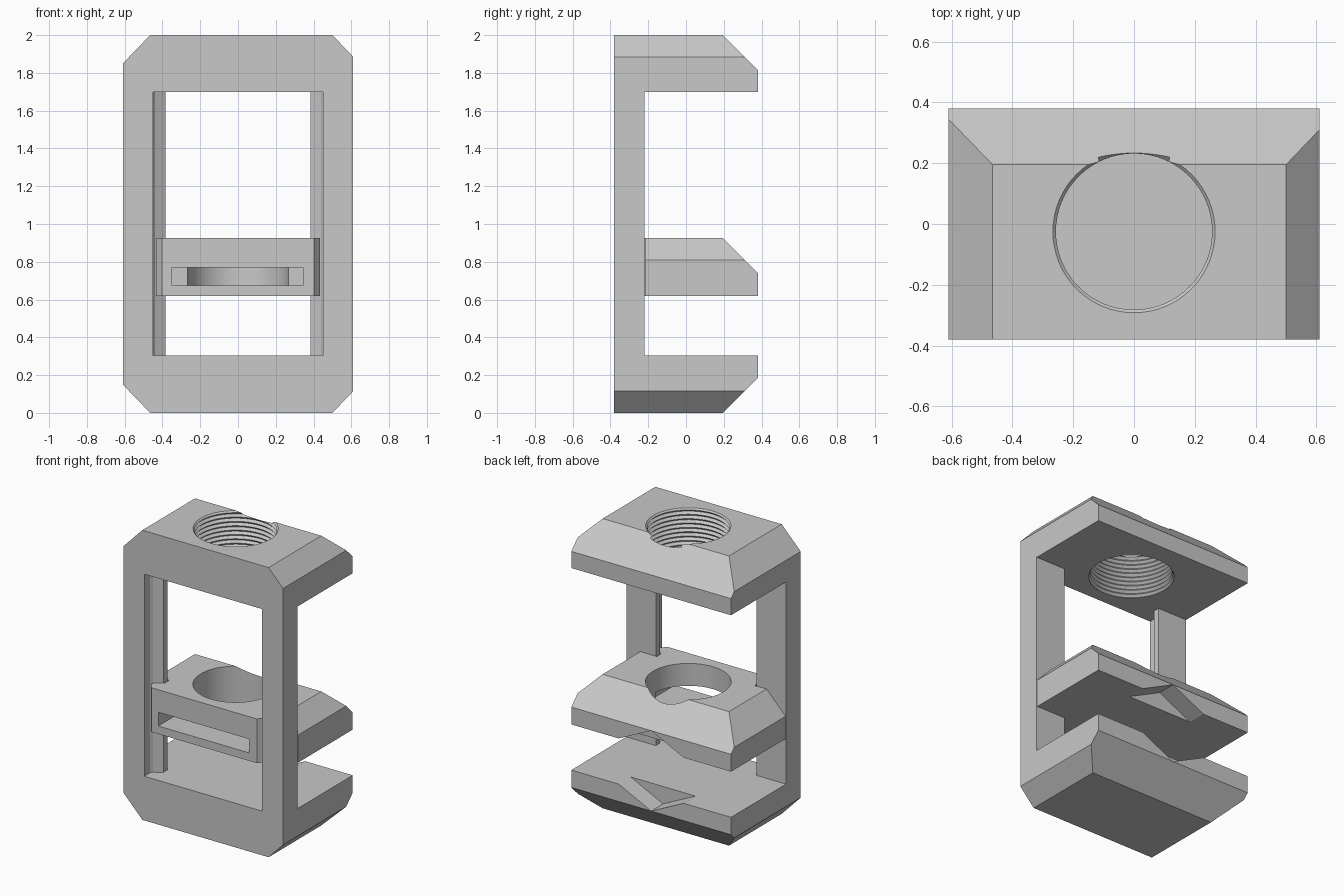
import bpy, bmesh, math
from mathutils import Vector

if "Cube" in bpy.data.objects:
    bpy.data.objects.remove(bpy.data.objects["Cube"], do_unlink=True)

grey = bpy.data.materials.new("plain grey")
grey.use_nodes = True
COLOR = (0.58, 0.58, 0.58, 1)
grey.diffuse_color = COLOR
grey.node_tree.nodes["Principled BSDF"].inputs["Base Color"].default_value = COLOR


def finish(bm, name):
    bmesh.ops.recalc_face_normals(bm, faces=bm.faces[:])
    mesh = bpy.data.meshes.new(name)
    bm.to_mesh(mesh)
    bm.free()
    mesh.materials.append(grey)
    obj = bpy.data.objects.new(name, mesh)
    bpy.context.collection.objects.link(obj)
    return obj


def prism(name, outline, axis, low, high, planes=()):
    """Extrude an outline along y or z, then trim it with (point, normal) planes."""
    bm = bmesh.new()
    place = (lambda a, b: (a, low, b)) if axis == "y" else (lambda a, b: (a, b, low))
    shift = (0, high - low, 0) if axis == "y" else (0, 0, high - low)
    face = bm.faces.new([bm.verts.new(place(a, b)) for a, b in outline])
    new = bmesh.ops.extrude_face_region(bm, geom=[face])["geom"]
    bmesh.ops.translate(bm, vec=shift, verts=[v for v in new if isinstance(v, bmesh.types.BMVert)])
    for point, normal in planes:
        geom = bm.verts[:] + bm.edges[:] + bm.faces[:]
        cut = bmesh.ops.bisect_plane(bm, geom=geom, plane_co=point, plane_no=normal, clear_outer=True)
        edges = [e for e in cut["geom_cut"] if isinstance(e, bmesh.types.BMEdge)]
        bmesh.ops.edgeloop_fill(bm, edges=edges)
    return finish(bm, name)


def lathe(name, profile, y, sides=64):
    """Closed solid of revolution about a vertical axis, profile from bottom to top."""
    bm = bmesh.new()
    rings = []
    for r, z in profile:
        turn = [2 * math.pi * i / sides for i in range(sides)]
        rings.append([bm.verts.new((r * math.cos(t), y + r * math.sin(t), z)) for t in turn])
    for lower, upper in zip(rings, rings[1:]):
        for i in range(sides):
            j = (i + 1) % sides
            bm.faces.new((lower[i], lower[j], upper[j], upper[i]))
    bm.faces.new(rings[0])
    bm.faces.new(rings[-1])
    return finish(bm, name)


def combine(obj, other, operation="DIFFERENCE"):
    mod = obj.modifiers.new("cut", "BOOLEAN")
    mod.operation, mod.solver, mod.object = operation, "EXACT", other
    bpy.context.view_layer.objects.active = obj
    bpy.ops.object.modifier_apply(modifier=mod.name)
    bpy.data.objects.remove(other, do_unlink=True)


def mirrored(half):
    return half + [(-x, y) for x, y in reversed(half)]


def v_groove(top, tip):
    return prism("groove_cutter", [(-0.25, top), (0.25, top), (0, tip)], "y", 0.25, 0.5)


HOLE_Y = -0.025
W, BACK, FRONT = 0.61, 0.38, -0.38

# Frame: chamfered block with sloped back edges
top_corners = [(W, 1.885), (0.5, 2), (-0.465, 2), (-W, 1.85)]
bottom_corners = [(-W, 0.15), (-0.465, 0), (0.5, 0), (W, 0.115)]
slopes = [(Vector((0, 0.195, 2)), Vector((0, 1, 1))),
          (Vector((0, 0.195, 0)), Vector((0, 1, -1)))]
frame = prism("clamp_frame", top_corners + bottom_corners, "y", FRONT, BACK, slopes)

# Window with guide rails, opening into the gap between the jaws
rail = [(0.45, -0.5), (0.45, -0.315), (0.44, -0.30), (0.385, -0.265), (0.385, -0.22), (1, -0.22), (1, 1)]
combine(frame, prism("window_cutter", mirrored(rail), "z", 0.305, 1.70))

# Threaded hole through the upper jaw
turns, start, pitch = 13, 1.66, 0.03
thread = []
for i in range(turns):
    z = start + i * pitch
    thread += [(0.257, z), (0.272, z + pitch * 0.5)]
combine(frame, lathe("thread_cutter", thread, HOLE_Y))

# Gripping notch in the lower jaw
combine(frame, v_groove(0.306, 0.185))

# Sliding jaw: same top chamfers, with a tongue running in the rails
DROP = 1.075
jaw_outline = [(x, z - DROP) for x, z in top_corners] + [(-W, 0.62), (W, 0.62)]
jaw = prism("sliding_jaw", jaw_outline, "y", -0.37, BACK,
            [(Vector((0, 0.195, 2 - DROP)), Vector((0, 1, 1)))])
tongue = [(0.403, -0.5), (0.403, -0.37), (0.433, -0.33), (0.433, -0.31), (0.375, -0.262),
          (0.375, -0.215), (1, -0.215), (1, 1)]
combine(jaw, prism("tongue_outline", mirrored(tongue), "z", 0.5, 1.1), "INTERSECT")

# Round socket, front slot and gripping notch of the sliding jaw
slot = [(-0.35, 0.675), (0.345, 0.675), (0.345, 0.77), (-0.35, 0.77)]
combine(jaw, prism("slot_cutter", slot, "y", -0.5, -0.05))
combine(jaw, lathe("socket_cutter", [(0.268, 0.675), (0.268, 1.1)], HOLE_Y))
combine(jaw, v_groove(0.619, 0.74))

for obj in (frame, jaw):
    bpy.ops.object.select_all(action="DESELECT")
    obj.select_set(True)
    bpy.context.view_layer.objects.active = obj
    bpy.ops.object.shade_smooth_by_angle(angle=math.radians(20))
